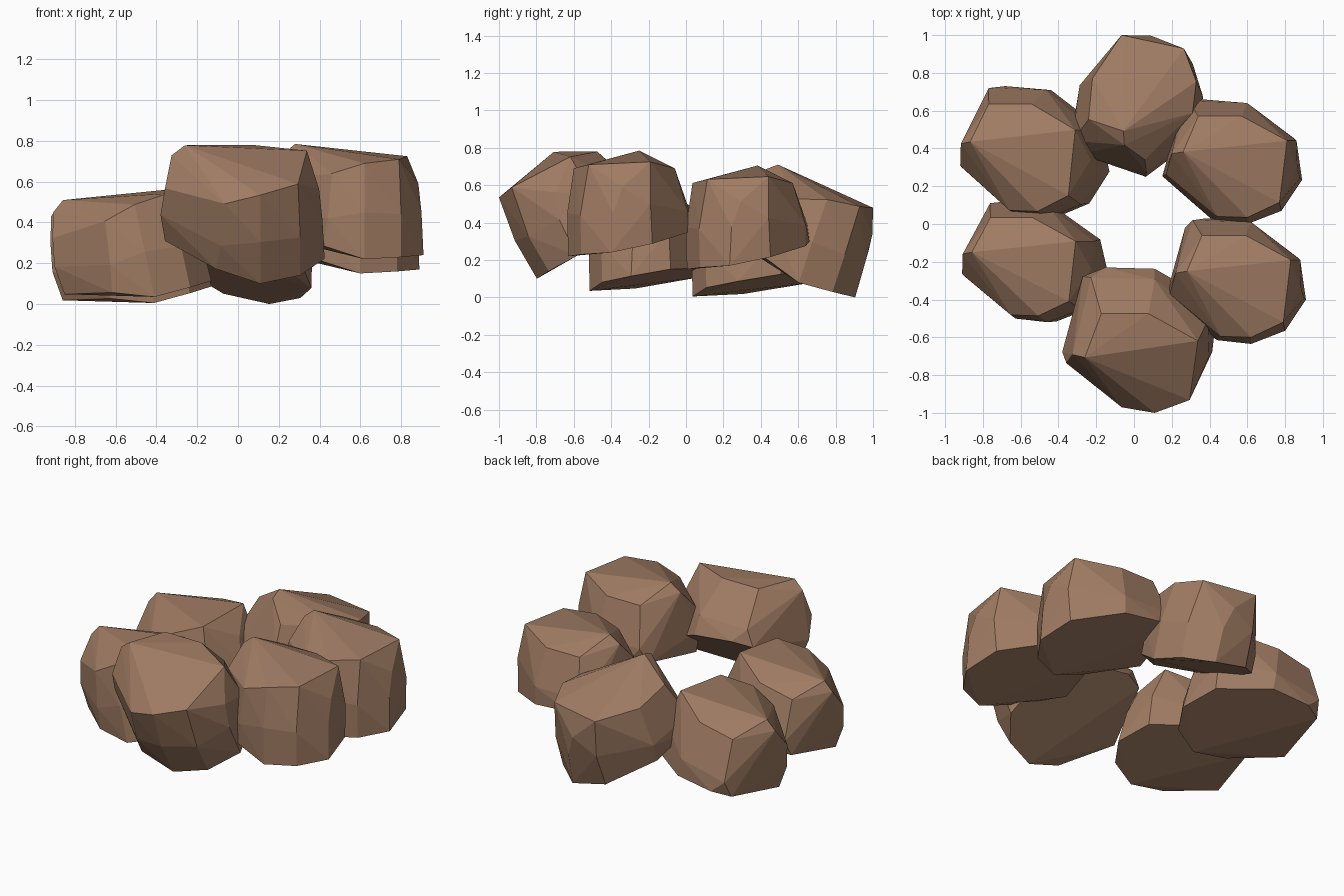
import bpy, bmesh, math
from mathutils import Vector, Matrix

if "Cube" in bpy.data.objects:
    bpy.data.objects.remove(bpy.data.objects["Cube"])

mat = bpy.data.materials.new("brown_stone")
mat.diffuse_color = (0.35, 0.20, 0.125, 1)
mat.use_nodes = True
mat.node_tree.nodes["Principled BSDF"].inputs["Base Color"].default_value = mat.diffuse_color

# One faceted stone: slanted flat base, steep walls, sloping ridge on top
BASE = [(.42, -.60, .285), (.62, -.63, .22), (.80, -.56, .23), (.91, -.40, .24),
        (.87, -.18, .287), (.62, .01, .347), (.38, .03, .372), (.27, -.02, .37), (.19, -.375, .325)]
WALL = [(.44, -.615, .42), (.62, -.635, .45), (.80, -.565, .44), (.90, -.39, .45),
        (.88, -.19, .50), (.62, .01, .46), (.31, .02, .46), (.17, -.38, .47)]
TOP = [(.46, -.595, .64), (.62, -.60, .69), (.79, -.52, .71), (.885, -.34, .59), (.83, -.19, .725),
       (.59, -.06, .69), (.36, -.06, .69), (.28, -.25, .785), (.22, -.26, .735), (.19, -.37, .61)]


def stone(name, lo, hi, yaw=0, pitch=0, roll=0):
    """Turn and tilt the stone, then fit it between the two corners."""
    rot = Matrix.Rotation(pitch, 3, 'X') @ Matrix.Rotation(roll, 3, 'Y') @ Matrix.Rotation(yaw, 3, 'Z')
    pts = [rot @ Vector(p) for p in BASE + WALL + TOP]
    a = [min(p[i] for p in pts) for i in range(3)]
    b = [max(p[i] for p in pts) for i in range(3)]
    bm = bmesh.new()
    for p in pts:
        bm.verts.new([lo[i] + (p[i] - a[i]) / (b[i] - a[i]) * (hi[i] - lo[i]) for i in range(3)])
    bmesh.ops.convex_hull(bm, input=bm.verts[:])
    bmesh.ops.delete(bm, geom=[v for v in bm.verts if not v.link_faces], context='VERTS')
    bmesh.ops.dissolve_limit(bm, angle_limit=math.radians(3), verts=bm.verts[:], edges=bm.edges[:])
    bmesh.ops.recalc_face_normals(bm, faces=bm.faces[:])
    me = bpy.data.meshes.new(name)
    bm.to_mesh(me)
    bm.free()
    me.materials.append(mat)
    bpy.context.collection.objects.link(bpy.data.objects.new(name, me))


# Ring of six stones
stone("back_stone", (-.33, .25, 0), (.365, 1, .71), yaw=1.48, pitch=-.32)
stone("back_right_stone", (.15, 0, .15), (.89, .66, .705))
stone("front_right_stone", (.17, -.635, .22), (.91, .03, .785))
stone("front_stone", (-.38, -1, .10), (.425, -.23, .78), pitch=.47)
stone("front_left_stone", (-.91, -.52, .035), (-.13, .12, .565), roll=-.21)
stone("back_left_stone", (-.92, .03, .005), (-.13, .73, .55), roll=-.21)
